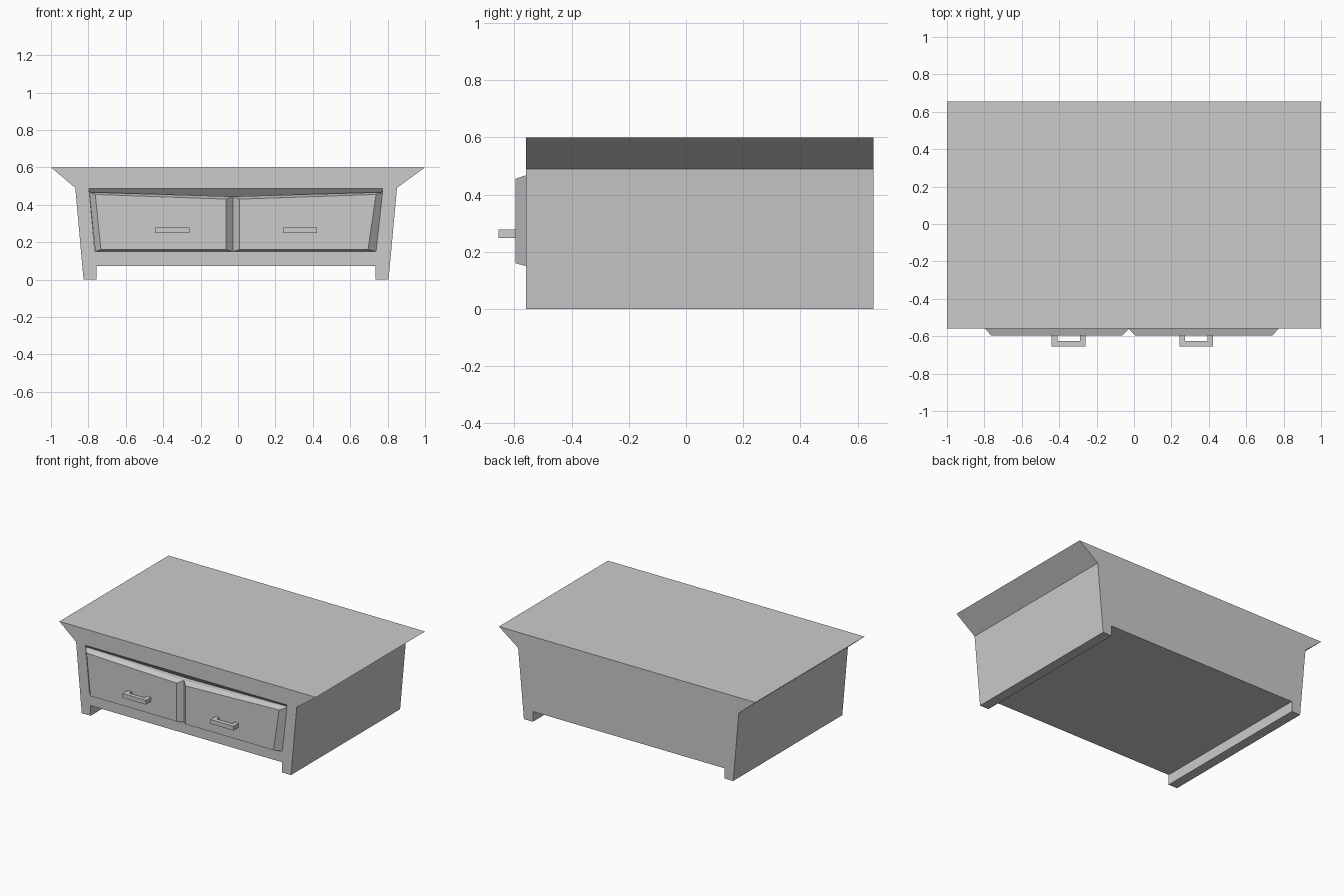
import bpy
import bmesh

cube = bpy.data.objects.get("Cube")
if cube:
    bpy.data.objects.remove(cube)

grey = bpy.data.materials.new("plain_grey")
grey.use_nodes = True
colour = (0.6, 0.6, 0.6, 1)
grey.diffuse_color = colour
grey.node_tree.nodes["Principled BSDF"].inputs["Base Color"].default_value = colour


def loft(name, rings):
    """Closed solid through a series of matching rings."""
    bm = bmesh.new()
    loops = [[bm.verts.new(p) for p in ring] for ring in rings]
    count = len(loops[0])
    bm.faces.new(loops[0])
    bm.faces.new(loops[-1])
    for a, b in zip(loops, loops[1:]):
        for i in range(count):
            j = (i + 1) % count
            bm.faces.new((a[i], a[j], b[j], b[i]))
    bmesh.ops.recalc_face_normals(bm, faces=bm.faces)
    mesh = bpy.data.meshes.new(name)
    bm.to_mesh(mesh)
    bm.free()
    mesh.materials.append(grey)
    obj = bpy.data.objects.new(name, mesh)
    bpy.context.collection.objects.link(obj)
    return obj


def at_depth(profile, y):
    return [(x, y, z) for x, z in profile]


FRONT, BACK, FACE = -0.56, 0.655, -0.597

# Cabinet: flared top, tapered sides and runner feet
outline = [(-1, 0.6), (1, 0.6), (0.85, 0.49), (0.805, 0), (0.735, 0),
           (0.735, 0.072), (-0.757, 0.072), (-0.757, 0), (-0.826, 0), (-0.87, 0.49)]
cabinet = loft("cabinet", [at_depth(outline, FRONT), at_depth(outline, BACK)])

# Recess behind the drawers, with a sloping upper face
opening = [(-0.797, 0.486), (0.773, 0.486), (0.738, 0.15), (-0.765, 0.15)]
inner = [(-0.79, 0.42), (0.766, 0.42), (0.738, 0.15), (-0.765, 0.15)]
cutter = loft("recess_cutter", [at_depth(opening, FRONT - 0.02),
                                at_depth(opening, FRONT), at_depth(inner, FRONT + 0.06)])
cutter.hide_render = True
cutter.hide_viewport = True
cut = cabinet.modifiers.new("recess", "BOOLEAN")
cut.operation = "DIFFERENCE"
cut.solver = "EXACT"
cut.object = cutter

# Drawers: sloping tops and bevelled edges
drawers = {
    "right": ([(-0.795, 0.467), (-0.028, 0.444), (-0.028, 0.15), (-0.763, 0.15)],
              [(-0.763, 0.455), (-0.063, 0.43), (-0.063, 0.16), (-0.733, 0.16)], -0.35),
    "left": ([(-0.028, 0.444), (0.773, 0.467), (0.738, 0.15), (-0.028, 0.15)],
             [(0.008, 0.43), (0.738, 0.455), (0.695, 0.16), (0.008, 0.16)], 0.333),
}
for side, (rim, face, middle) in drawers.items():
    loft(side + "_drawer", [at_depth(face, FACE), at_depth(rim, FRONT),
                            at_depth(rim, FRONT + 0.05)])
    # U-shaped pull handle
    w, t, tip = 0.09, 0.03, -0.655
    plan = [(-w, FACE), (-w, tip), (w, tip), (w, FACE),
            (w - t, FACE), (w - t, tip + t), (t - w, tip + t), (t - w, FACE)]
    loft(side + "_handle", [[(middle + x, y, z) for x, y in plan] for z in (0.248, 0.278)])
